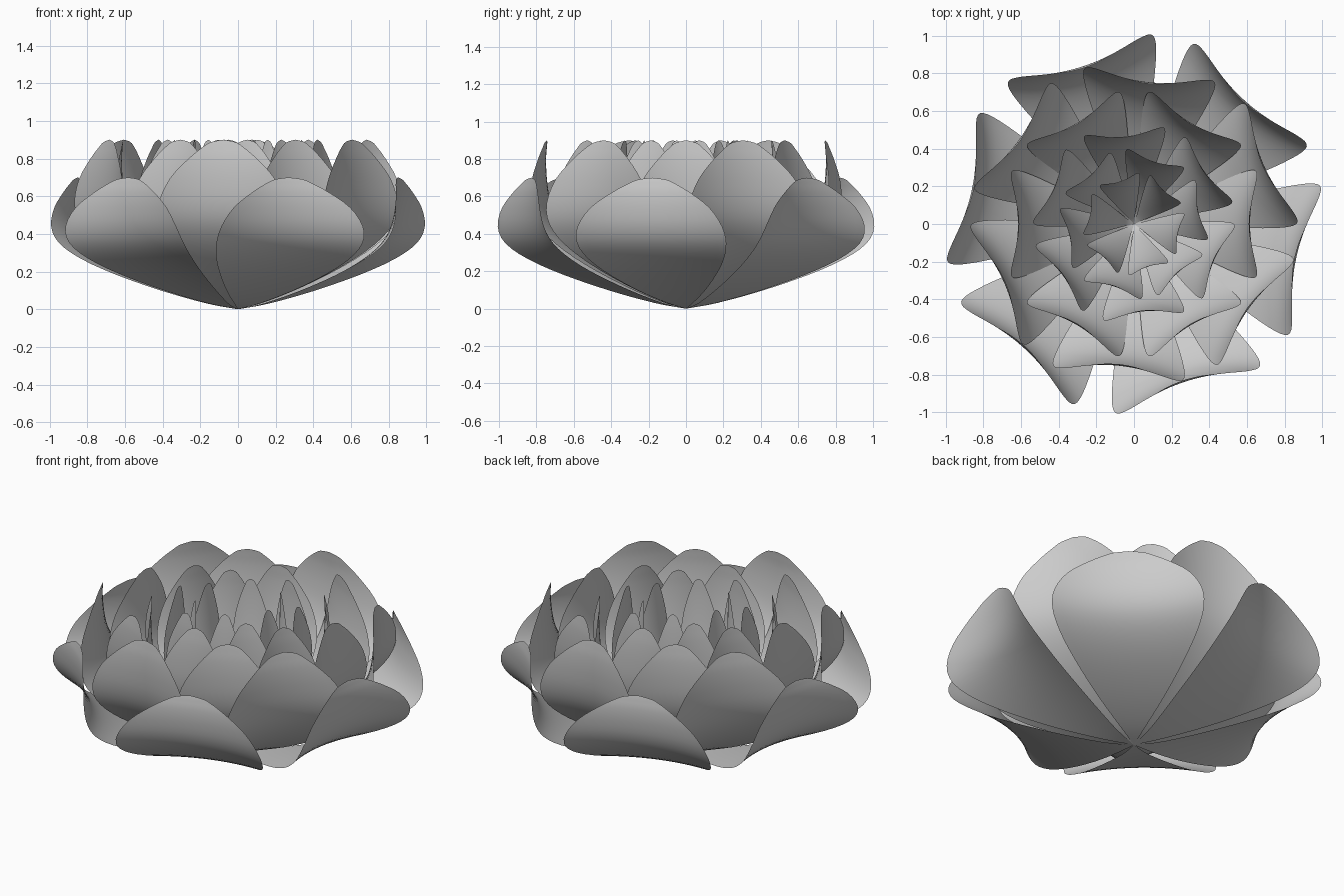
import bpy, bmesh, math
from mathutils import Vector, Matrix

if "Cube" in bpy.data.objects:
    bpy.data.objects.remove(bpy.data.objects["Cube"])

# Petal centre line: (outward distance, height, half width)
PROFILE = [Vector(p) for p in (
    (0, 0, 0), (.15, .03, .07), (.35, .095, .18), (.55, .18, .29),
    (.70, .265, .37), (.80, .35, .408), (.852, .44, .395), (.875, .54, .325),
    (.88, .62, .215), (.875, .67, .125), (.872, .69, .075), (.87, .70, 0))]
FLARE = 0.5      # side lobes bend outwards
ACROSS = 16


def smooth_path(pts, steps):
    """Catmull-Rom interpolation through the points."""
    ext = [2 * pts[0] - pts[1]] + pts + [2 * pts[-1] - pts[-2]]
    out = []
    for i in range(1, len(ext) - 2):
        a, b, c, d = ext[i - 1:i + 3]
        for s in range(steps):
            t = s / steps
            out.append(0.5 * (2 * b + (c - a) * t + (2 * a - 5 * b + 4 * c - d) * t * t
                              + (3 * b - a - 3 * c + d) * t ** 3))
    return out + [pts[-1]]


def petal_mesh(name):
    bm = bmesh.new()
    rows = []
    for r, z, w in smooth_path(PROFILE, 3):
        row = []
        for j in range(ACROSS + 1):
            y = (2 * j / ACROSS - 1) * max(w, 0)
            row.append(bm.verts.new((r + FLARE * y * y, y, z)))
        rows.append(row)
    for a, b in zip(rows, rows[1:]):
        for j in range(ACROSS):
            bm.faces.new((a[j], b[j], b[j + 1], a[j + 1]))
    bmesh.ops.remove_doubles(bm, verts=bm.verts, dist=1e-5)
    for f in bm.faces:
        f.smooth = True
    me = bpy.data.meshes.new(name)
    bm.to_mesh(me)
    bm.free()
    return me


# Six rings of six petals, each ring narrower and turned by 36 degrees
RINGS = [(1.0, 1.0), (.86, 1.286), (.70, 1.286), (.53, 1.286), (.395, 1.286), (.27, 1.286)]
for i, (spread, height) in enumerate(RINGS):
    base = petal_mesh(f"petal_ring_{i + 1}")
    base.transform(Matrix.Diagonal((spread, spread, height, 1)))
    for k in range(6):
        ob = bpy.data.objects.new(f"petal_{i + 1}_{k + 1}", base)
        ob.rotation_euler.z = math.radians(-72 + 36 * i + 60 * k)
        bpy.context.collection.objects.link(ob)
